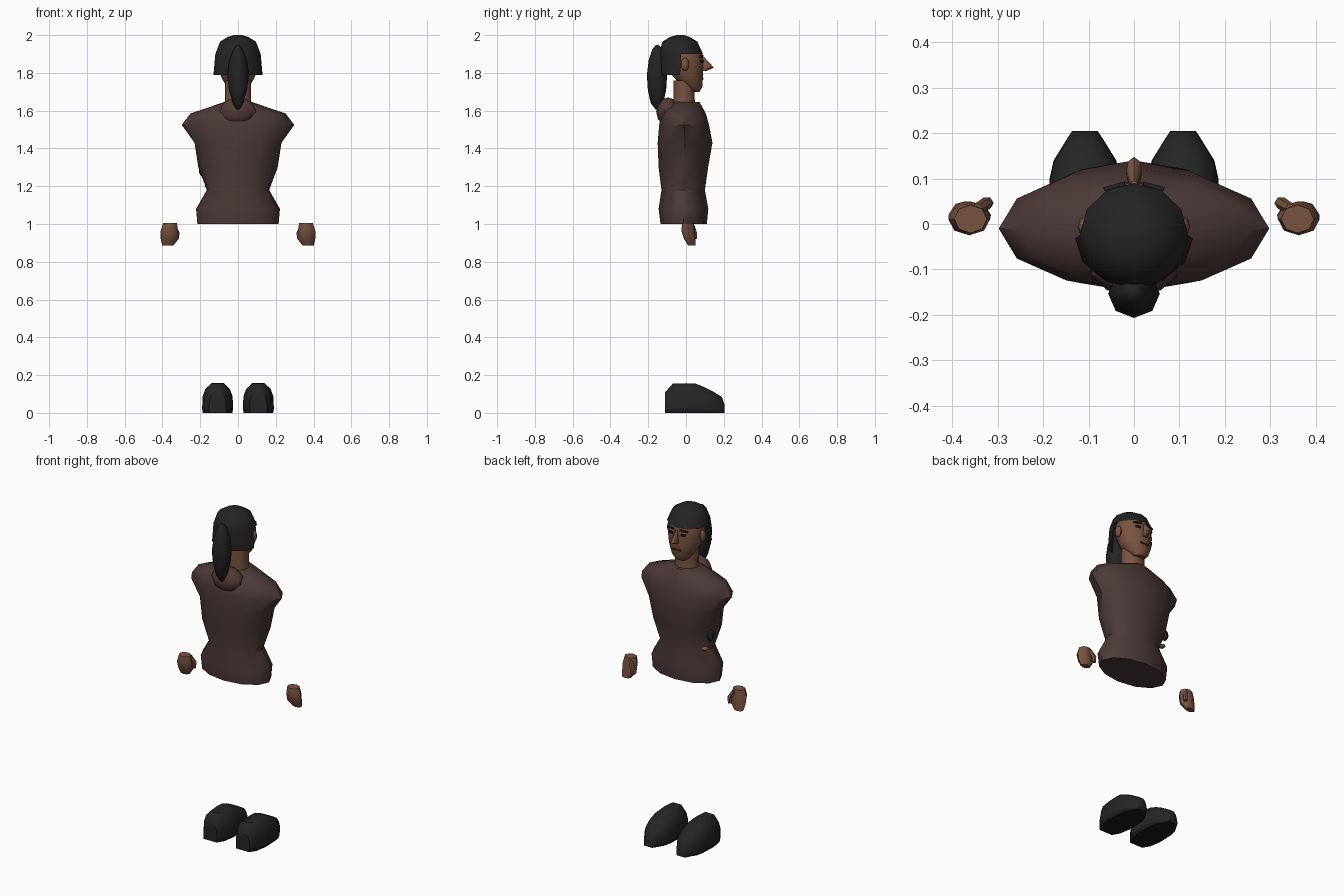
import bpy, bmesh
from math import cos, sin, pi, radians
from mathutils import Matrix

cube = bpy.data.objects.get("Cube")
if cube:
    bpy.data.objects.remove(cube, do_unlink=True)


def material(name, r, g, b):
    m = bpy.data.materials.new(name)
    m.use_nodes = True
    m.diffuse_color = (r, g, b, 1)
    bsdf = m.node_tree.nodes["Principled BSDF"]
    bsdf.inputs["Base Color"].default_value = (r, g, b, 1)
    bsdf.inputs["Roughness"].default_value = 0.9
    return m


SHIRT = material("dark brown cloth", 0.07, 0.041, 0.038)
COLLAR = material("reddish brown cloth", 0.085, 0.042, 0.036)
SKIN = material("brown skin", 0.19, 0.088, 0.052)
HAIR = material("black hair", 0.017, 0.017, 0.017)
SHOE = material("black leather", 0.017, 0.018, 0.018)
SOLE = material("black sole", 0.011, 0.011, 0.012)
EYE = material("dark eye", 0.01, 0.008, 0.007)
LIP = material("dark lips", 0.07, 0.025, 0.018)


def finish(name, bm, mats, angle=45):
    bmesh.ops.recalc_face_normals(bm, faces=bm.faces)
    me = bpy.data.meshes.new(name)
    bm.to_mesh(me)
    bm.free()
    ob = bpy.data.objects.new(name, me)
    bpy.context.collection.objects.link(ob)
    for m in mats:
        me.materials.append(m)
    bpy.ops.object.select_all(action='DESELECT')
    ob.select_set(True)
    bpy.context.view_layer.objects.active = ob
    bpy.ops.object.shade_smooth_by_angle(angle=radians(angle))
    return ob


def skin_rings(rings, cap_start=True):
    """Bridge a list of point rings into a closed skin."""
    bm = bmesh.new()
    vs = [[bm.verts.new(p) for p in ring] for ring in rings]
    n = len(vs[0])
    for a, b in zip(vs, vs[1:]):
        for i in range(n):
            j = (i + 1) % n
            bm.faces.new((a[i], a[j], b[j], b[i]))
    if cap_start:
        bm.faces.new(vs[0])
    bm.faces.new(vs[-1])
    return bm


def ovals(rings, n, side=1):
    """Rings given as z, centre x, half width, back y, front y."""
    out = []
    for z, xc, rx, y0, y1 in rings:
        out.append([(side * (xc + rx * cos(2 * pi * i / n)),
                     (y0 + y1) / 2 + (y1 - y0) / 2 * sin(2 * pi * i / n), z)
                    for i in range(n)])
    return out


def loft(name, rings, n, mat, side=1, angle=45):
    return finish(name, skin_rings(ovals(rings, n, side)), [mat], angle)


def ball(name, loc, size, mat, seg=10):
    bm = bmesh.new()
    bmesh.ops.create_uvsphere(bm, u_segments=seg, v_segments=6, radius=1,
                              matrix=Matrix.Translation(loc) @ Matrix.Diagonal((*size, 1)))
    return finish(name, bm, [mat])


def plate(name, loc, size, turn, tilt, mat):
    bm = bmesh.new()
    bmesh.ops.create_cube(bm, size=1, matrix=Matrix.Translation(loc)
                          @ Matrix.Rotation(radians(turn), 4, 'Z')
                          @ Matrix.Rotation(radians(tilt), 4, 'Y')
                          @ Matrix.Diagonal((*size, 1)))
    return finish(name, bm, [mat])


# Torso with shoulder caps
loft("torso", [
    (1.0, 0, .215, -.135, .11), (1.08, 0, .222, -.145, .118),
    (1.18, 0, .165, -.13, .10), (1.30, 0, .21, -.145, .117),
    (1.43, 0, .23, -.15, .14), (1.525, 0, .298, -.142, .122),
    (1.585, 0, .252, -.13, .105), (1.645, 0, .075, -.08, .072)], 12, SHIRT)
ball("back_collar", (0, -.095, 1.595), (.1, .063, .075), COLLAR)

# Small pouch set into the right waist
ball("waist_pouch", (-.185, .035, 1.285), (.026, .02, .035), HAIR, 6)
ball("waist_buckle", (-.158, .045, 1.20), (.02, .025, .01), SKIN, 6)

# Neck and head
loft("neck", [(1.60, 0, .075, -.07, .055), (1.67, 0, .068, -.068, .048),
              (1.76, 0, .068, -.07, .048)], 10, SKIN)
loft("head", [
    (1.70, 0, .035, .015, .072), (1.725, 0, .06, -.015, .086),
    (1.78, 0, .09, -.07, .09), (1.85, 0, .104, -.1, .093),
    (1.91, 0, .1, -.1, .085), (1.96, 0, .07, -.08, .05)], 12, SKIN)
loft("nose", [
    (1.885, 0, .008, .08, .095), (1.845, 0, .014, .08, .132),
    (1.828, 0, .018, .08, .148), (1.81, 0, .014, .08, .108)], 8, SKIN)
plate("mouth", (0, .088, 1.768), (.05, .009, .008), 0, 0, LIP)
for label, s in (("left", 1), ("right", -1)):
    ball(label + "_ear", (s * .108, -.005, 1.845), (.016, .022, .035), SKIN, 8)
    plate(label + "_eyebrow", (s * .043, .083, 1.888), (.048, .009, .009), -s * 15, s * 6, HAIR)
    plate(label + "_eye", (s * .041, .083, 1.862), (.03, .009, .012), -s * 18, 0, EYE)

# Hair cap: a dome whose lower band covers only the back
bm = skin_rings(ovals([
    (1.79, 0, .13, -.138, .075), (1.90, 0, .12, -.142, .09),
    (1.965, 0, .095, -.125, .06), (1.99, 0, .055, -.085, .02),
    (2.0, 0, .02, -.05, -.01)], 12), cap_start=False)
low = [f for f in bm.faces
       if f.calc_center_median().z < 1.9 and f.calc_center_median().y > -.03]
bmesh.ops.delete(bm, geom=low, context='FACES')
finish("hair_cap", bm, [HAIR])

# Ponytail
loft("ponytail", [
    (1.605, 0, .008, -.16, -.145), (1.64, 0, .028, -.187, -.12),
    (1.71, 0, .048, -.202, -.105), (1.79, 0, .057, -.207, -.1),
    (1.87, 0, .046, -.197, -.105), (1.925, 0, .024, -.178, -.122),
    (1.947, 0, .008, -.16, -.145)], 8, HAIR, angle=60)

# Shoe stations: y, half width, height; the section is half of a rounded arch
STATIONS = [(-.11, .045, .11), (-.07, .07, .155), (0, .082, .157), (.05, .08, .155),
            (.1, .078, .135), (.14, .069, .115), (.19, .038, .085), (.205, .028, .04)]
ARCH = [(.95, 0), (1, .13), (.97, .55), (.8, .8), (.4, 1)]
SECTION = ARCH + [(-u, v) for u, v in reversed(ARCH)]

for label, s in (("left", 1), ("right", -1)):
    # Shoes
    bm = skin_rings([[(s * .108 + u * w, y, v * h) for u, v in SECTION]
                     for y, w, h in STATIONS])
    for f in bm.faces:
        f.material_index = int(f.calc_center_median().z < .014)
    finish(label + "_shoe", bm, [SHOE, SOLE])

    # Hands
    loft(label + "_hand", [
        (1.005, .36, .036, -.02, .042), (.965, .363, .046, -.025, .046),
        (.92, .362, .047, -.01, .05), (.885, .372, .029, .012, .05)], 8, SKIN, s)
    loft(label + "_thumb", [
        (.995, .345, .012, .022, .046), (.955, .324, .015, .032, .06),
        (.92, .325, .011, .038, .06)], 6, SKIN, s)
